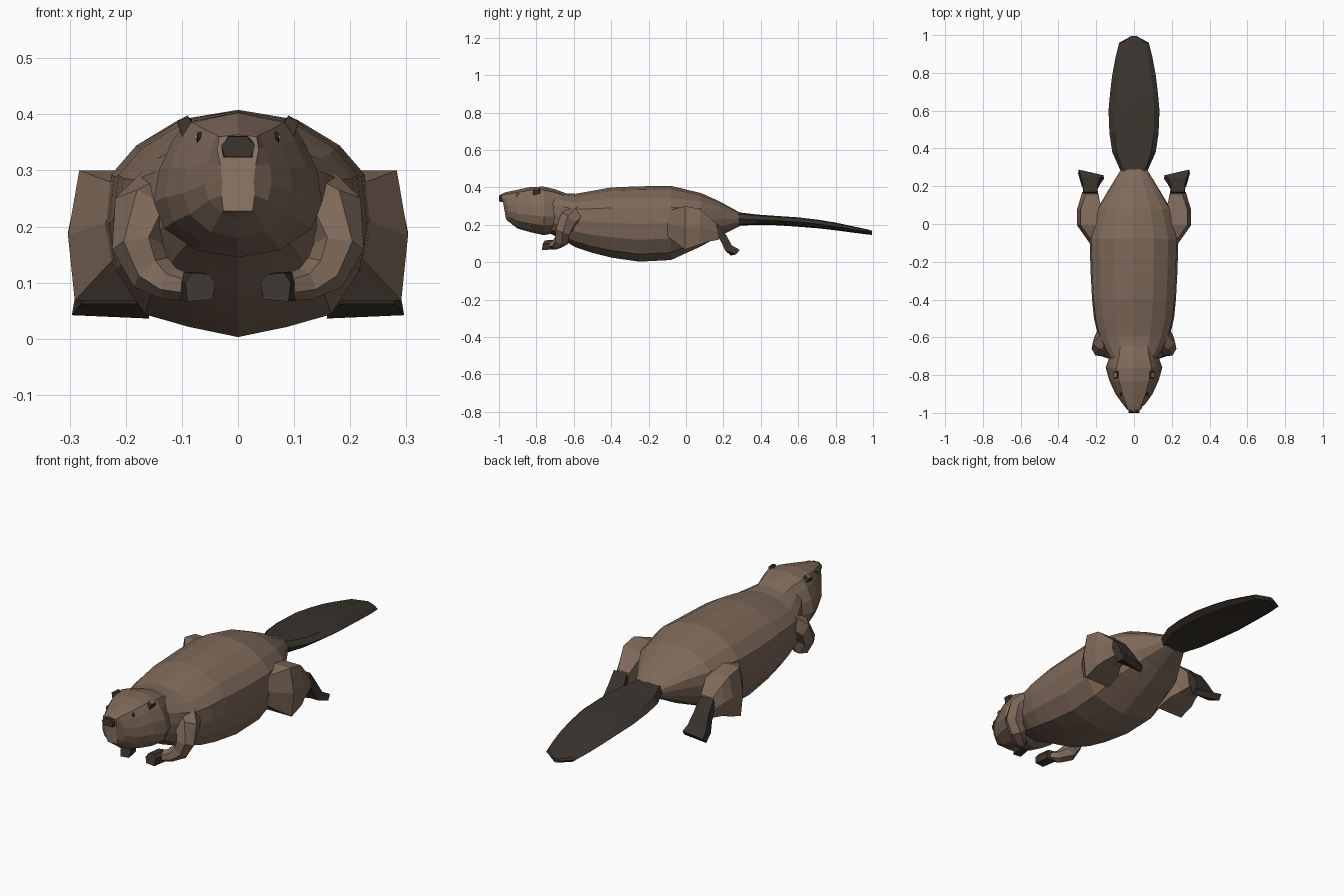
import bpy, bmesh, math
from mathutils import Vector


def material(name, rgb):
    m = bpy.data.materials.new(name)
    m.diffuse_color = (*rgb, 1)
    return m


FUR = material("brown fur", (0.21, 0.142, 0.102))
TAN = material("light muzzle fur", (0.34, 0.23, 0.155))
SKIN = material("dark skin", (0.042, 0.034, 0.026))
BLACK = material("dark eye", (0.018, 0.015, 0.012))
GLINT = material("eye glint", (0.8, 0.8, 0.8))


def loft(name, rings, mats, mirror=False):
    """Skin equal-length rings of points, cap both ends, optionally mirror in x."""
    bm = bmesh.new()
    vs = [[bm.verts.new(p) for p in r] for r in rings]
    n = len(vs[0])
    for a, b in zip(vs, vs[1:]):
        for i in range(n):
            j = (i + 1) % n
            bm.faces.new((a[i], a[j], b[j], b[i]))
    bm.faces.new(vs[0])
    bm.faces.new(vs[-1])
    bmesh.ops.recalc_face_normals(bm, faces=bm.faces)
    me = bpy.data.meshes.new(name)
    bm.to_mesh(me)
    bm.free()
    ob = bpy.data.objects.new(name, me)
    bpy.context.collection.objects.link(ob)
    for m in mats:
        me.materials.append(m)
    if mirror:
        ob.modifiers.new("mirror", "MIRROR")
    return ob


def section(half, y, w, z0, z1, shear=0.0):
    """Symmetric ring from a half outline given in unit width and height."""
    pts = half + [(-x, z) for x, z in reversed(half[1:-1])]
    return [(x * w, y - shear * z, z0 + z * (z1 - z0)) for x, z in pts]


def tube(path, sides=6):
    """Rings across a path of (x, y, z, radius)."""
    out = []
    for i, p in enumerate(path):
        c = Vector(p[:3])
        d = Vector(path[min(i + 1, len(path) - 1)][:3]) - Vector(path[max(i - 1, 0)][:3])
        u = d.cross(Vector((0, 1, 0))).normalized()
        v = d.cross(u).normalized()
        out.append([c + p[3] * (u * math.cos(a) + v * math.sin(a))
                    for a in (2 * math.pi * k / sides for k in range(sides))])
    return out


def box_ring(y, x0, x1, z0, z1, dy=0.0):
    """Four-sided ring, its top edge moved back by dy."""
    return [(x0, y, z0), (x1, y, z0), (x1, y + dy, z1), (x0, y + dy, z1)]


# Body: broad barrel narrowing to the tail root
BARREL = [(0, 0), (.38, .045), (.72, .1), (.94, .29), (1, .5),
          (.96, .71), (.77, .84), (.45, .955), (0, 1)]
body = [(-.72, .12, .15, .38), (-.66, .155, .12, .37), (-.59, .19, .08, .366),
        (-.5, .212, .05, .382), (-.4, .222, .025, .4), (-.25, .23, .003, .406),
        (-.08, .235, .012, .408), (.08, .195, .085, .37), (.18, .135, .14, .325),
        (.29, .068, .195, .265)]
loft("body", [section(BARREL, *s) for s in body], [FUR])

# Head: pear-shaped sections with a narrow light muzzle front
PEAR = [(0, 0), (.5, .05), (.88, .2), (1, .38), (.94, .6), (.78, .8), (.62, .93), (0, 1)]
SNOUT = [(0, 0), (.7, .0), (.8, .2), (.75, .38), (.85, .6), (1, .8), (.9, .97), (0, 1)]
head = [(-.945, .06, .215, .374, .02), (-.9, .098, .18, .388), (-.83, .13, .16, .403),
        (-.76, .15, .145, .404), (-.7, .128, .155, .39), (-.62, .11, .17, .36)]
head_ob = loft("head", [section(SNOUT, -.962, .037, .228, .364, .024)]
               + [section(PEAR, *s) for s in head], [FUR, TAN])
for f in head_ob.data.polygons:
    f.material_index = int(f.normal.y < -.85 and f.center.y < -.96)

# Nose
loft("nose", [[(-.024, -1, .324), (.024, -1, .324), (.03, -1, .345), (.016, -.998, .36),
               (-.016, -.998, .36), (-.03, -1, .345)],
              [(-.026, -.965, .322), (.026, -.965, .322), (.03, -.965, .345),
               (.018, -.965, .364), (-.018, -.965, .364), (-.03, -.965, .345)]],
     [SKIN], False)

# Eyes and their small glints
def diamond(x, y, z, ry, rz):
    return [(x, y - ry, z), (x, y, z + rz), (x, y + ry, z), (x, y, z - rz)]


loft("eye", [diamond(.06, -.895, .356, .012, .014),
             diamond(.073, -.9, .356, .009, .011)], [BLACK], True)
loft("eye_glint", [diamond(.072, -.898, .358, .005, .004),
                   diamond(.0745, -.898, .358, .005, .004)], [GLINT], True)

# Ears: brown shells with a dark front face
ear = loft("ear", [[(.075, -.815, .37), (.098, -.82, .355), (.108, -.815, .388), (.088, -.81, .395)],
                   [(.07, -.775, .375), (.1, -.775, .36), (.108, -.785, .386), (.09, -.785, .398)]],
           [SKIN, FUR], True)
for f in ear.data.polygons:
    f.material_index = int(f.normal.z > .6)

# Front legs curl inward to the paws
loft("front_leg", tube([(.135, -.58, .25, .06), (.17, -.63, .225, .055), (.18, -.66, .165, .045),
                        (.155, -.665, .118, .04), (.12, -.69, .097, .03),
                        (.088, -.715, .093, .024)]), [FUR], True)
loft("front_paw", [[(.046, -.77, .07), (.09, -.77, .066), (.094, -.765, .1), (.082, -.755, .117),
                    (.052, -.755, .115), (.04, -.765, .098)],
                   [(.058, -.7, .07), (.105, -.695, .068), (.108, -.695, .1), (.1, -.695, .12),
                    (.065, -.7, .118), (.055, -.7, .1)]], [SKIN], True)

# Hind legs: wide thigh, shank and splayed webbed foot
def thigh_ring(y, x0, x1, z0, z1, dy=0.0):
    m = (z0 + z1) / 2
    return [(x0, y, z0), (x1 - .012, y, z0), (x1, y + dy / 2, m),
            (x1 - .02, y + dy, z1), (x0, y + dy, z1)]


loft("hind_thigh", [thigh_ring(-.1, .18, .236, .14, .275),
                    thigh_ring(-.005, .15, .303, .068, .3),
                    thigh_ring(.075, .16, .303, .095, .285),
                    thigh_ring(.115, .18, .29, .11, .25),
                    thigh_ring(.175, .192, .275, .12, .208, -.015)], [FUR], True)
loft("hind_foot", [box_ring(.15, .197, .268, .16, .208, .02),
                   box_ring(.185, .192, .27, .115, .145, .03),
                   box_ring(.21, .18, .28, .062, .09, .035),
                   [(.158, .24, .036), (.296, .268, .042), (.292, .288, .066), (.162, .258, .06)]],
     [SKIN], True)

# Tail: flat paddle with bevelled rim
PADDLE = [(0, 0), (.8, .1), (1, .5), (.8, .9), (0, 1)]
tail = [(.27, .066, .195, .268), (.38, .115, .2, .255), (.48, .13, .198, .248),
        (.6, .135, .19, .24), (.7, .126, .182, .228), (.79, .115, .172, .214),
        (.88, .098, .16, .195), (.96, .078, .15, .178), (.995, .014, .146, .168)]
loft("tail", [section(PADDLE, *s) for s in tail], [SKIN])
